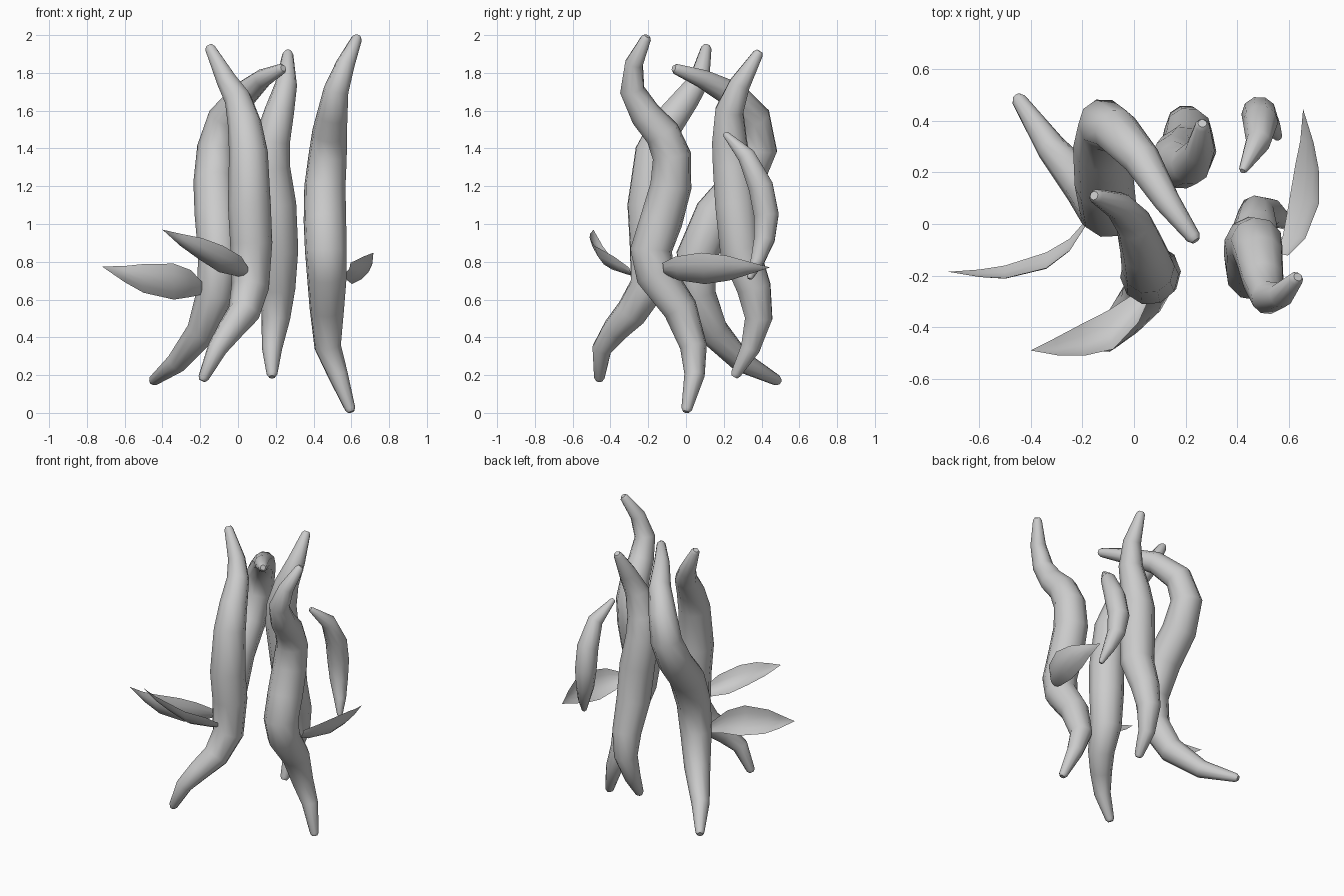
import bpy
import bmesh
import math
from mathutils import Vector

default_cube = bpy.data.objects.get("Cube")
if default_cube:
    bpy.data.objects.remove(default_cube, do_unlink=True)


def select_only(obj):
    bpy.ops.object.select_all(action="DESELECT")
    obj.select_set(True)
    bpy.context.view_layer.objects.active = obj


def stem(name, girth, path):
    """Sweep a tapered tube along a path, with blunt rounded tips."""
    points = [Vector(p) for p in path]
    lengths = [0.0]
    for a, b in zip(points, points[1:]):
        lengths.append(lengths[-1] + (b - a).length)
    radii = [girth * (0.25 + 0.75 * math.sin(math.pi * d / lengths[-1])) for d in lengths]

    # Tip rings: the end is narrowed and the full radius starts just inside it
    tip = girth * 0.15
    first = points[0] + (points[1] - points[0]).normalized() * tip
    last = points[-1] + (points[-2] - points[-1]).normalized() * tip
    points = [points[0], first] + points[1:-1] + [last, points[-1]]
    radii = [radii[0] * 0.6, radii[0]] + radii[1:-1] + [radii[-1], radii[-1] * 0.6]

    curve = bpy.data.curves.new(name, "CURVE")
    curve.dimensions = "3D"
    curve.bevel_depth = 1.0
    curve.bevel_resolution = 3
    curve.use_fill_caps = True
    spline = curve.splines.new("POLY")
    spline.points.add(len(points) - 1)
    for target, point, radius in zip(spline.points, points, radii):
        target.co = (*point, 1.0)
        target.radius = radius
    obj = bpy.data.objects.new(name, curve)
    bpy.context.collection.objects.link(obj)
    select_only(obj)
    bpy.ops.object.convert(target="MESH")
    bpy.ops.object.shade_smooth_by_angle(angle=math.radians(60))


def leaf(name, spine, side, cup):
    """Build a thin cupped blade around a spine running from base to tip."""
    side, cup = Vector(side), Vector(cup)
    widths = [0.35, 0.75, 1.0, 0.8, 0.45, 0.0]
    columns = [-1, -0.5, 0, 0.5, 1]
    bm = bmesh.new()
    rows = []
    for point, width in zip(spine, widths):
        center = Vector(point)
        if width:
            rows.append([bm.verts.new(center + (side * s + cup * (1 - s * s)) * width)
                         for s in columns])
        else:
            rows.append([bm.verts.new(center)] * len(columns))
    for low, high in zip(rows, rows[1:]):
        for i in range(len(columns) - 1):
            corners = [low[i], low[i + 1], high[i + 1], high[i]]
            bm.faces.new(list(dict.fromkeys(corners)))
    bmesh.ops.recalc_face_normals(bm, faces=bm.faces)
    mesh = bpy.data.meshes.new(name)
    bm.to_mesh(mesh)
    bm.free()
    obj = bpy.data.objects.new(name, mesh)
    bpy.context.collection.objects.link(obj)
    select_only(obj)
    bpy.ops.object.shade_smooth_by_angle(angle=math.radians(60))


# Tall wavy stems, each listed from bottom to top
stem("left_stem", 0.114, [
    (.6, 0, .005), (.53, .045, .2), (.475, .04, .35), (.47, -.03, .55),
    (.47, -.16, .73), (.465, -.185, .86), (.46, -.13, 1.02), (.46, -.08, 1.2),
    (.475, -.075, 1.36), (.485, -.125, 1.48), (.5, -.215, 1.58), (.52, -.285, 1.71),
    (.57, -.275, 1.85), (.635, -.205, 1.995)])
stem("front_stem", 0.114, [
    (-.19, -.46, .17), (-.11, -.445, .34), (-.04, -.375, .44), (.03, -.29, .53),
    (.065, -.2, .67), (.07, -.19, .9), (.06, -.2, 1.1), (.055, -.17, 1.38),
    (.035, -.1, 1.53), (0, 0, 1.66), (-.06, .07, 1.76), (-.155, .11, 1.945)])
stem("right_stem", 0.115, [
    (-.455, .495, .165), (-.32, .295, .27), (-.19, .145, .43), (-.12, .06, .63),
    (-.1, .055, .83), (-.115, .155, 1.05), (-.125, .3, 1.22), (-.115, .385, 1.4),
    (-.07, .36, 1.56), (.03, .25, 1.685), (.13, .085, 1.77), (.24, -.065, 1.825)])
stem("back_stem", 0.114, [
    (.18, .255, .19), (.18, .34, .34), (.2, .385, .5), (.21, .36, .66),
    (.21, .285, .86), (.195, .265, 1.1), (.17, .245, 1.3), (.18, .23, 1.44),
    (.22, .23, 1.6), (.255, .285, 1.74), (.265, .39, 1.915)])

# Short curled stem behind the left one
stem("small_back_stem", 0.071, [
    (.56, .335, .71), (.53, .38, .81), (.497, .415, .92), (.485, .425, 1.05),
    (.49, .395, 1.2), (.482, .32, 1.36), (.42, .205, 1.48)])

# Leaves, base to tip, with half-width direction and cupping offset
leaf("right_leaf", [
    (-.19, 0, .66), (-.25, -.08, .685), (-.34, -.14, .695),
    (-.5, -.185, .712), (-.6, -.19, .735), (-.72, -.185, .775)],
    (0, -.03, .095), (0, -.025, -.008))
leaf("front_leaf", [
    (.05, -.275, .745), (.01, -.325, .775), (-.09, -.41, .815),
    (-.2, -.45, .87), (-.3, -.475, .915), (-.4, -.49, .97)],
    (.01, -.075, .07), (0, -.026, -.028))
leaf("left_leaf", [
    (.575, -.12, .765), (.62, -.05, .765), (.66, .09, .765),
    (.67, .22, .767), (.67, .32, .768), (.655, .445, .77)],
    (.057, -.01, .083), (.03, 0, -.021))
